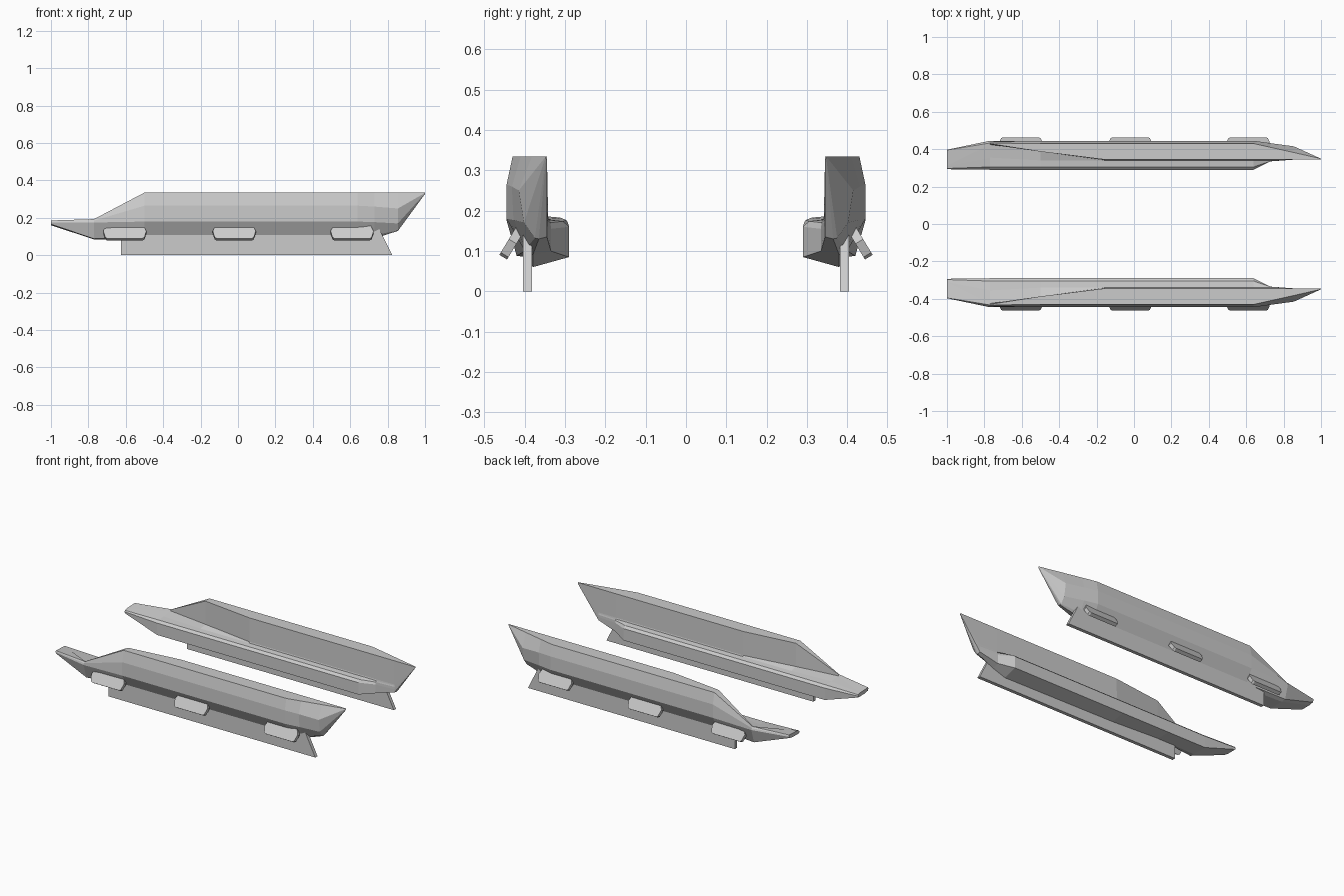
import bpy, bmesh
from mathutils import Vector

if "Cube" in bpy.data.objects:
    bpy.data.objects.remove(bpy.data.objects["Cube"])


def finish(bm, name):
    """Clean the mesh, create the object and mirror it to the other side (y = 0)."""
    bmesh.ops.remove_doubles(bm, verts=bm.verts, dist=0.0005)
    bmesh.ops.recalc_face_normals(bm, faces=bm.faces)
    me = bpy.data.meshes.new(name)
    bm.to_mesh(me)
    bm.free()
    ob = bpy.data.objects.new(name, me)
    bpy.context.collection.objects.link(ob)
    m = ob.modifiers.new("mirror", 'MIRROR')
    m.use_axis = (False, True, False)
    m.use_mirror_merge = False
    return ob


def loft(name, stations):
    """Bridge equal-length (y, z) sections along x and cap both ends."""
    bm = bmesh.new()
    rings = [[bm.verts.new((x, y, z)) for y, z in sec] for x, sec in stations]
    n = len(rings[0])
    for a, b in zip(rings, rings[1:]):
        for i in range(n):
            j = (i + 1) % n
            bm.faces.new((a[i], a[j], b[j], b[i]))
    bm.faces.new(rings[0])
    bm.faces.new(rings[-1])
    return finish(bm, name)


def plate(name, outline, offset):
    """Flat plate with thickness given by the offset vector."""
    bm = bmesh.new()
    a = [bm.verts.new(p) for p in outline]
    b = [bm.verts.new(Vector(p) + offset) for p in outline]
    n = len(a)
    bm.faces.new(a)
    bm.faces.new(b[::-1])
    for i in range(n):
        j = (i + 1) % n
        bm.faces.new((a[i], b[i], b[j], a[j]))
    return finish(bm, name)


# hull cross-section pieces: upper wall, outer bilge, inner sponson
def section(tin, tout, side, bottom, sponson, foot):
    return [tin, tout] + side + bottom + sponson + [foot]


SIDE = [(.445, .265), (.445, .18), (.40, .10)]
SPON = [(.29, .085), (.29, .16), (.305, .174), (.34, .178)]

hull = [
    (-1.0, section((.392, .186), (.395, .186), [(.397, .182), (.397, .175), (.392, .166)],
                   [(.36, .16)], [(.295, .16), (.293, .17), (.297, .177), (.31, .182)], (.312, .183))),
    (-.77, section((.43, .193), (.433, .193), [(.44, .185), (.445, .175), (.42, .088)],
                   [(.39, .085)], [(.29, .085), (.29, .16), (.305, .174), (.355, .178)], (.425, .186))),
    (-.50, section((.387, .335), (.43, .335), SIDE, [(.38, .083)], SPON, (.388, .187))),
    (-.16, section((.345, .335), (.43, .335), SIDE, [(.38, .068)], SPON, (.342, .185))),
    (.64, section((.345, .335), (.43, .335), SIDE, [(.38, .06)], SPON, (.342, .185))),
    (.73, section((.345, .335), (.41, .335), [(.432, .26), (.428, .177), (.395, .108)],
                  [(.38, .09)], [(.335, .10), (.335, .155), (.336, .17), (.34, .177)], (.342, .185))),
    (.855, section((.345, .335), (.382, .335), [(.415, .25), (.402, .17), (.375, .132)],
                   [(.365, .13)], [(.345, .135), (.344, .155), (.344, .17), (.344, .178)], (.344, .185))),
    (1.0, section((.345, .335), (.349, .335), [(.349, .333), (.349, .331), (.348, .329)],
                  [(.347, .328)], [(.345, .328), (.345, .33), (.345, .331), (.345, .332)], (.345, .333))),
]
loft("float_hull", hull)

# keel blade with raked front end
plate("keel", [(x, .382, z) for x, z in
               [(-.625, 0), (.825, 0), (.75, .15), (.735, .15), (.70, .12), (-.625, .12)]],
      Vector((0, .022, 0)))

# angled side fins: x offset and distance down the slope
FIN = [(-.10, 0), (-.115, .035), (-.105, .075), (-.095, .082),
       (.095, .082), (.105, .075), (.115, .035), (.10, 0)]
for i, cx in enumerate((-.605, -.02, .61)):
    plate(f"side_fin_{i + 1}", [(cx + u, .403 + .5 * s, .147 - .83 * s) for u, s in FIN],
          Vector((0, .019, .0115)))
